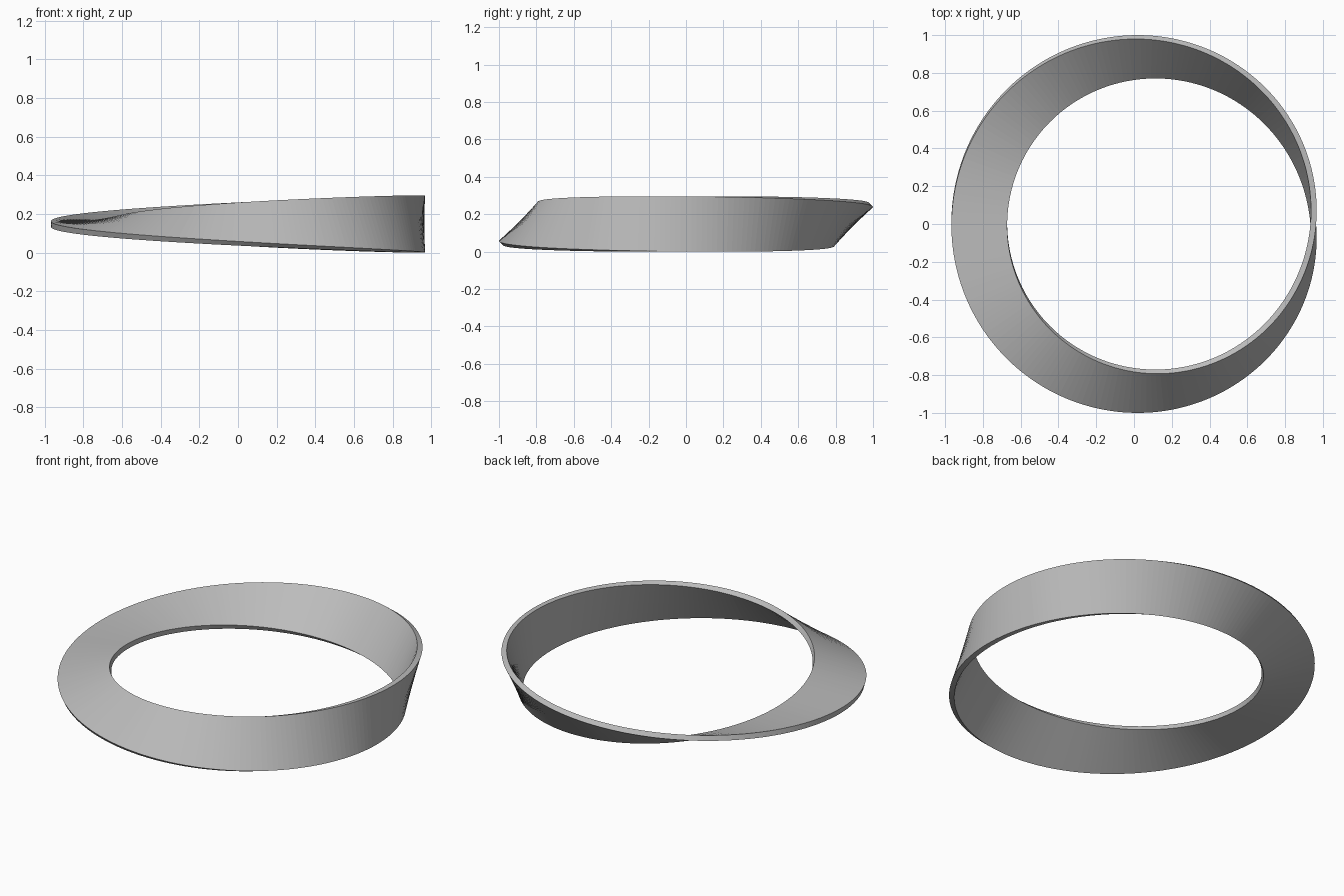
import bpy
import bmesh
from math import cos, sin, pi
from mathutils import Vector

cube = bpy.data.objects.get("Cube")
if cube:
    bpy.data.objects.remove(cube, do_unlink=True)

SEGMENTS = 200
RADIUS = 0.884
WIDTH = 0.295
THICKNESS = 0.03
CENTRE = Vector((0.065, 0, 0.148))

# Single grey material
grey = bpy.data.materials.new("grey")
grey.use_nodes = True
colour = (0.5, 0.5, 0.5, 1)
grey.diffuse_color = colour
grey.node_tree.nodes["Principled BSDF"].inputs["Base Color"].default_value = colour


def section(bm, angle):
    """Rectangular cross-section, leaning outward by half the ring angle."""
    outward = Vector((cos(angle), sin(angle), 0))
    up = Vector((0, 0, 1))
    lean = angle / 2
    along = outward * sin(lean) + up * cos(lean)
    across = outward * cos(lean) - up * sin(lean)
    middle = CENTRE + outward * RADIUS
    corners = [(-1, -1), (1, -1), (1, 1), (-1, 1)]
    return [bm.verts.new(middle + along * a * WIDTH / 2 + across * b * THICKNESS / 2)
            for a, b in corners]


# Band with one half twist: the last section meets the first turned half round
bm = bmesh.new()
rings = [section(bm, 2 * pi * i / SEGMENTS) for i in range(SEGMENTS)]
rings.append(rings[0][2:] + rings[0][:2])
for r, s in zip(rings, rings[1:]):
    for k in range(4):
        n = (k + 1) % 4
        bm.faces.new((r[k], r[n], s[n], s[k]))
bmesh.ops.recalc_face_normals(bm, faces=bm.faces)

mesh = bpy.data.meshes.new("twisted_band")
bm.to_mesh(mesh)
bm.free()
mesh.materials.append(grey)
band = bpy.data.objects.new("twisted_band", mesh)
bpy.context.collection.objects.link(band)
